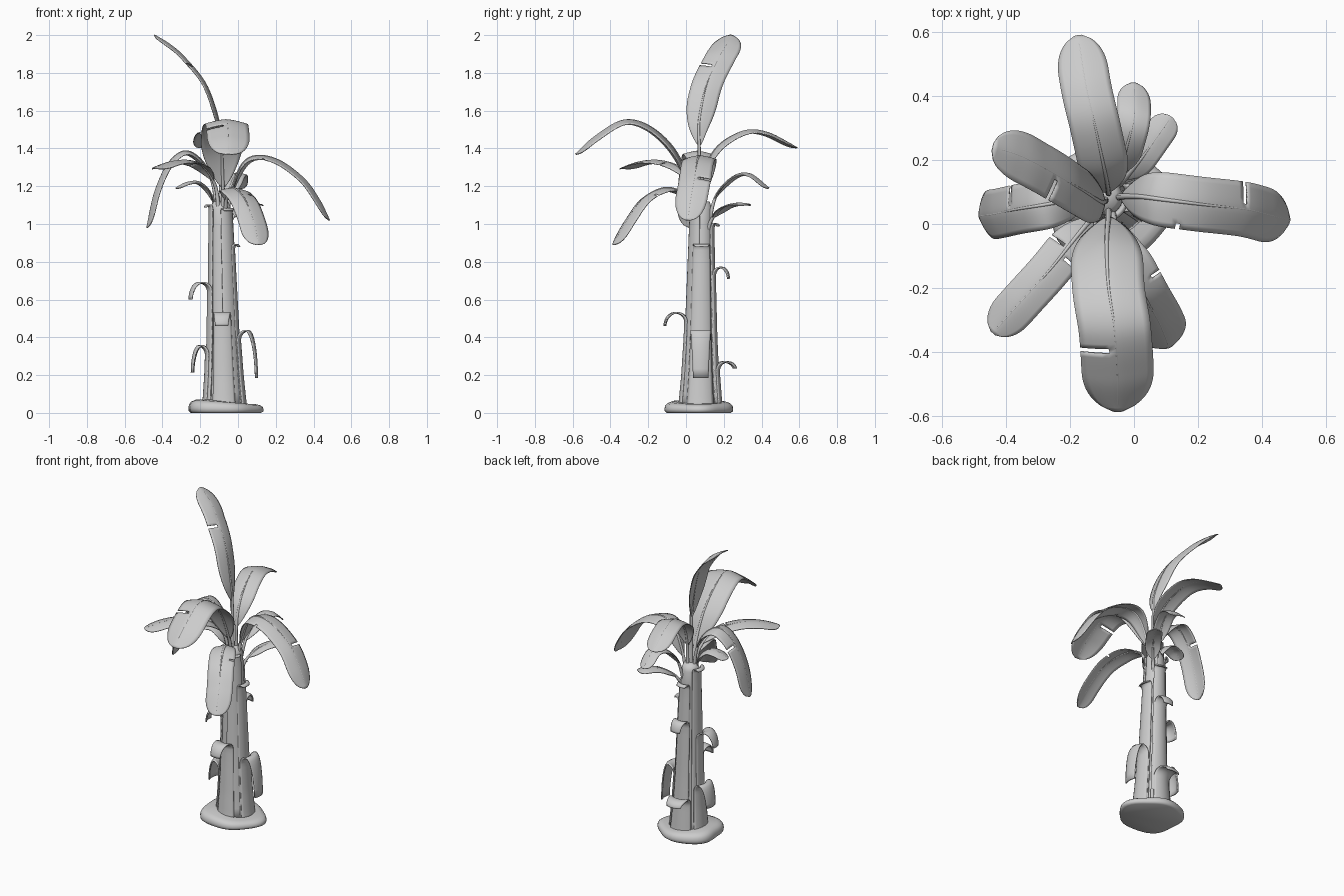
import bpy, bmesh, math
from mathutils import Vector

if "Cube" in bpy.data.objects:
    bpy.data.objects.remove(bpy.data.objects["Cube"])

UP = Vector((0, 0, 1))


def make_object(name, verts, faces, thickness=0):
    me = bpy.data.meshes.new(name)
    me.from_pydata(verts, [], faces)
    bm = bmesh.new()
    bm.from_mesh(me)
    loose = [v for v in bm.verts if not v.link_faces]
    bmesh.ops.delete(bm, geom=loose, context='VERTS')
    bm.to_mesh(me)
    bm.free()
    me.polygons.foreach_set("use_smooth", [True] * len(me.polygons))
    ob = bpy.data.objects.new(name, me)
    bpy.context.collection.objects.link(ob)
    if thickness:
        m = ob.modifiers.new("thickness", 'SOLIDIFY')
        m.thickness = thickness
        m.offset = 0
    return ob


def grid_faces(rows, cols, wrap=False, skip=()):
    n = cols if wrap else cols - 1
    return [(r * cols + c, r * cols + (c + 1) % cols,
             (r + 1) * cols + (c + 1) % cols, (r + 1) * cols + c)
            for r in range(rows - 1) for c in range(n) if (r, c) not in skip]


def smooth_path(pts, count):
    """Catmull-Rom through pts, resampled to even spacing."""
    p = [Vector(q) for q in pts]
    p = [2 * p[0] - p[1]] + p + [2 * p[-1] - p[-2]]
    fine = []
    for i in range(1, len(p) - 2):
        a, b, c, d = p[i - 1:i + 3]
        for k in range(24):
            t = k / 24
            fine.append(0.5 * (2 * b + (c - a) * t + (2 * a - 5 * b + 4 * c - d) * t * t
                               + (3 * b - a - 3 * c + d) * t ** 3))
    fine.append(p[-2])
    length = [0]
    for a, b in zip(fine, fine[1:]):
        length.append(length[-1] + (b - a).length)
    out, j = [], 0
    for i in range(count):
        s = length[-1] * i / (count - 1)
        while j < len(fine) - 2 and length[j + 1] < s:
            j += 1
        f = (s - length[j]) / (length[j + 1] - length[j])
        out.append(fine[j].lerp(fine[j + 1], min(f, 1)))
    return out


def leaf(name, pts, half, start, slits=(), side=None):
    n = 64
    path = smooth_path(pts, n)
    chord = path[-1] - path[0]
    side = Vector(side) if side else Vector((chord.x, chord.y, 0)).cross(UP).normalized()
    # stalk and midrib
    cu = bpy.data.curves.new(name + "_stalk", 'CURVE')
    cu.dimensions = '3D'
    cu.bevel_depth = 0.012
    cu.bevel_resolution = 2
    sp = cu.splines.new('POLY')
    sp.points.add(n - 3)
    for i, q in enumerate(sp.points):
        q.co = (*path[i], 1)
        q.radius = max(0.25, 1 - 1.1 * i / n)
    bpy.context.collection.objects.link(bpy.data.objects.new(name + "_stalk", cu))
    # blade
    first = int(start * n)
    rows, cols = n - first, 11
    verts = []
    for r in range(rows):
        i, t = first + r, r / (rows - 1)
        tan = (path[min(i + 1, n - 1)] - path[i - 1]).normalized()
        s = (side - tan * side.dot(tan)).normalized()
        nor = s.cross(tan)
        w = math.sin(math.pi / 2 * min(1, 0.04 + t / 0.36)) ** 0.8
        if t > 0.8:
            w *= math.sqrt(max(0.02, 1 - ((t - 0.8) / 0.2) ** 2.4))
        for c in range(cols):
            u = 2 * c / (cols - 1) - 1
            verts.append(path[i] + half * w * (s * u - nor * 0.22 * abs(u) ** 1.5))
    skip = set()
    for t, sgn, depth in slits:
        r = int(t * rows)
        for k in range(depth):
            skip.add((r, cols - 2 - k if sgn > 0 else k))
    make_object(name, verts, grid_faces(rows, cols, skip=skip), 0.005)


def axis(z):
    return Vector((-0.07 - 0.02 * z, 0.075 + 0.008 * z, z))


def radius(z):
    table = [(0, .112), (.06, .104), (.2, .092), (.4, .081), (.7, .071), (1.1, .058), (1.3, .04)]
    for (a, ra), (b, rb) in zip(table, table[1:]):
        if z <= b:
            return ra + (rb - ra) * (z - a) / (b - a)
    return table[-1][1]


def sheath(name, ang, top, out, drop, half=40, layer=0.004):
    """Leaf sheath hugging the trunk, its end peeling outward."""
    ang = math.radians(ang)
    rise = min(0.05, out)
    prof = [(0, 0.03 + (top - rise - 0.03) * i / 14) for i in range(15)]
    for i in range(1, 17):
        th = math.pi * i / 16
        h = rise if th <= math.pi / 2 else drop
        prof.append((out * (1 - math.cos(th)) / 2, top - h * (1 - math.sin(th))))
    verts, cols = [], 11
    for k, (dr, z) in enumerate(prof):
        zr = min(z, top - rise) if k < 15 else top - rise
        R = radius(zr) + layer
        c = axis(zr)
        hw = math.radians(half) * (1 if k < 24 else 1 - 0.04 * (k - 23))
        for j in range(cols):
            a = ang + hw * (2 * j / (cols - 1) - 1)
            verts.append((c.x + math.cos(ang) * dr + R * math.cos(a),
                          c.y + math.sin(ang) * dr + R * math.sin(a), z))
    make_object(name, verts, grid_faces(len(prof), cols), 0.008)


# soil mound
seg = 48
rings = [(0.93, 0), (0.99, .008), (1, .022), (.98, .038), (.92, .05), (.8, .058), (.4, .062)]
verts = []
for s, z in rings:
    for i in range(seg):
        a = 2 * math.pi * i / seg
        w = 1 + 0.04 * math.cos(3 * a) + 0.03 * math.sin(5 * a + 1)
        verts.append((-0.075 + 0.198 * s * w * math.cos(a),
                      0.065 + 0.182 * s * w * math.sin(a),
                      z * (1 - 0.2 * math.cos(a))))
caps = [tuple(reversed(range(seg))), tuple(range((len(rings) - 1) * seg, len(rings) * seg))]
make_object("soil_mound", verts, grid_faces(len(rings), seg, True) + caps)

# trunk core
seg, zs = 32, [.02, .06, .12, .2, .3, .4, .55, .7, .85, 1.0, 1.08, 1.12]
verts = [axis(z) + (radius(z) - .003 if z < 1.1 else .04) *
         Vector((math.cos(2 * math.pi * i / seg), math.sin(2 * math.pi * i / seg), 0))
         for z in zs for i in range(seg)]
make_object("trunk", verts, grid_faces(len(zs), seg, True) +
            [tuple(range((len(zs) - 1) * seg, len(zs) * seg))])

# peeling sheaths: angle, top, outward reach, droop, half width, layer
for i, s in enumerate([
        (0, .435, .09, .25, 36, .008), (0, .89, .028, .012, 40, .002),
        (190, .69, .10, .09, 36, .004), (178, .355, .075, .14, 36, .009),
        (268, .53, .11, .07, 32, .006), (88, .77, .075, .06, 36, .003),
        (95, .27, .09, .035, 38, .008), (85, 1.0, .03, .012, 38, .001),
        (180, 1.1, .025, .012, 45, .001), (310, 1.08, .012, .01, 40, .001)]):
    sheath(f"sheath_{i + 1}", *s)

# leaves: path from trunk to tip, half width, blade start, slits
leaf("leaf_front", [(-.08, .06, 1), (-.08, .02, 1.2), (-.085, -.06, 1.39), (-.08, -.19, 1.515),
     (-.06, -.33, 1.55), (-.05, -.48, 1.465), (-.05, -.585, 1.37)], .112, .2, [(.7, 1, 4)])
leaf("leaf_right", [(-.06, .08, 1), (-.04, .085, 1.15), (.02, .085, 1.31), (.1, .075, 1.36),
     (.22, .06, 1.335), (.35, .045, 1.24), (.43, .025, 1.13), (.485, .01, 1.02)],
     .085, .17, [(.66, -1, 4), (.38, 1, 1)])
leaf("leaf_back", [(-.08, .1, 1), (-.08, .1, 1.25), (-.09, .16, 1.4), (-.12, .3, 1.49),
     (-.15, .43, 1.485), (-.175, .588, 1.405)], .078, .28)
leaf("leaf_tall", [(-.09, .075, 1.1), (-.09, .07, 1.4), (-.105, .07, 1.55), (-.17, .11, 1.74),
     (-.28, .175, 1.88), (-.36, .215, 1.95), (-.44, .24, 2.0)], .08, .31, [(.62, -1, 4)],
     side=(0, 1, 0))
leaf("leaf_left", [(-.11, .08, 1), (-.13, .08, 1.2), (-.19, .075, 1.33), (-.28, .06, 1.385),
     (-.37, .045, 1.32), (-.44, .03, 1.17), (-.483, .025, .98)], .077, .25, [(.5, 1, 4)])
leaf("leaf_front_left", [(-.1, .05, 1.05), (-.12, .03, 1.2), (-.18, -.04, 1.3),
     (-.26, -.14, 1.335), (-.35, -.24, 1.33), (-.44, -.34, 1.295)], .065, .28,
     [(.28, 1, 4), (.36, -1, 4)])
leaf("leaf_front_right", [(-.07, .06, 1), (-.06, .0, 1.14), (-.03, -.1, 1.19),
     (.03, -.22, 1.14), (.08, -.31, 1.02), (.11, -.385, .89)], .078, .2, [(.4, -1, 2)])
leaf("leaf_back_small", [(-.07, .12, 1), (-.05, .16, 1.15), (-.02, .25, 1.25),
     (0, .34, 1.265), (0, .44, 1.19)], .052, .27)
leaf("leaf_back_right_small", [(-.06, .11, .95), (-.03, .14, 1.03), (.02, .2, 1.09),
     (.07, .27, 1.11), (.115, .335, 1.105)], .047, .27)
leaf("leaf_left_small", [(-.11, .08, 1), (-.14, .07, 1.15), (-.2, .06, 1.22),
     (-.27, .05, 1.22), (-.33, .04, 1.19)], .05, .3)
